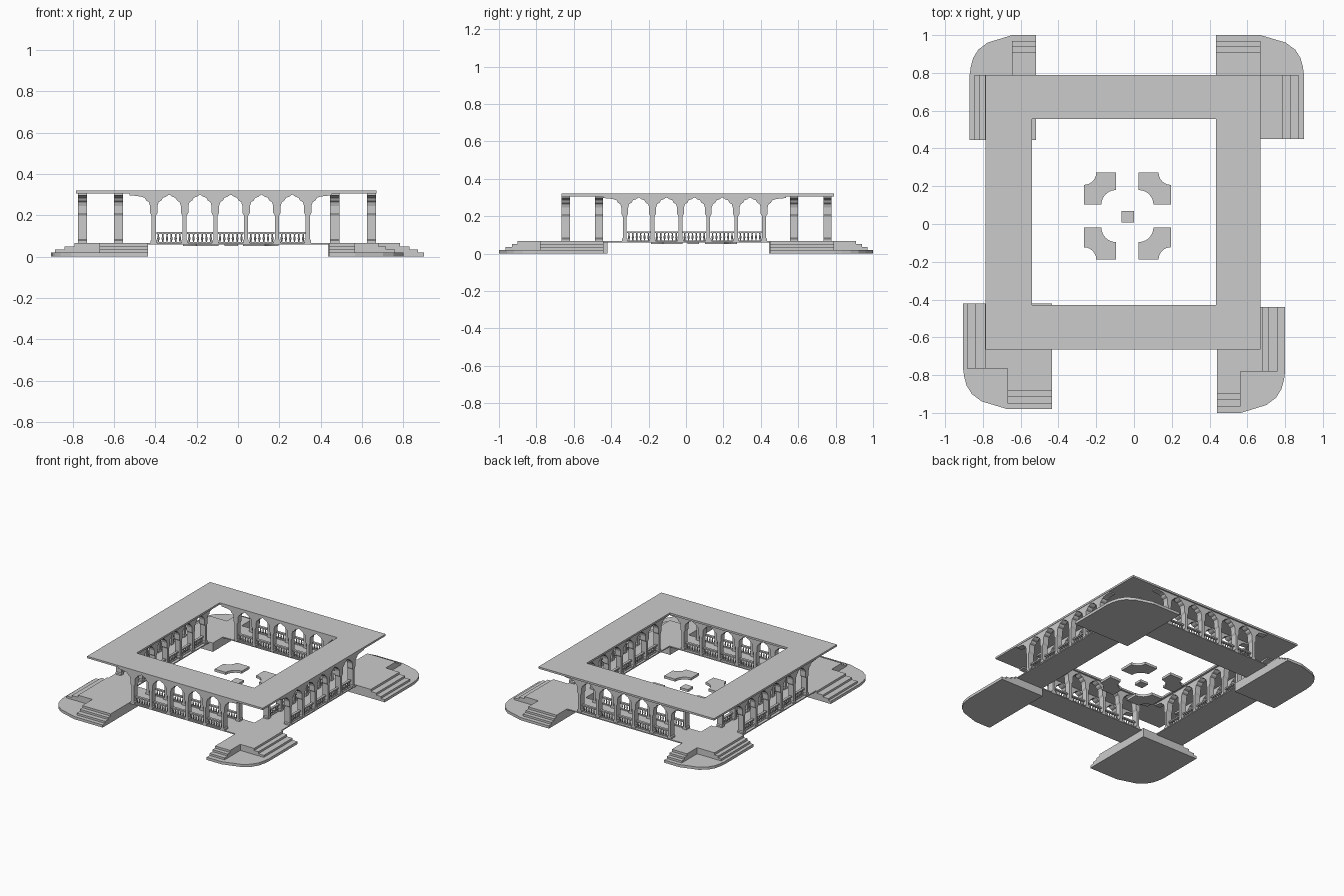
import bpy, bmesh, math
from mathutils import Matrix

if "Cube" in bpy.data.objects:
    bpy.data.objects.remove(bpy.data.objects["Cube"])

CX, CY = -0.035, 0.045      # courtyard centre
PITCH = 0.149               # arcade bay spacing
FLOOR = 0.066


def add_prism(bm, pts, z0, z1):
    """Extrude a flat outline from z0 to z1."""
    face = bm.faces.new([bm.verts.new((x, y, z0)) for x, y in pts])
    res = bmesh.ops.extrude_face_region(bm, geom=[face])
    for g in res["geom"]:
        if isinstance(g, bmesh.types.BMVert):
            g.co.z = z1


def rect(x0, x1, y0, y1):
    return [(x0, y0), (x1, y0), (x1, y1), (x0, y1)]


def to_mesh(bm, name):
    bmesh.ops.recalc_face_normals(bm, faces=bm.faces)
    me = bpy.data.meshes.new(name)
    bm.to_mesh(me)
    bm.free()
    return me


def place(me, name, loc=(0, 0, 0), rot=0):
    ob = bpy.data.objects.new(name, me)
    ob.location = loc
    ob.rotation_euler.z = rot
    bpy.context.collection.objects.link(ob)
    return ob


def ring(name, o, i, z0, z1):
    """Square ring made of four mitred slabs welded together."""
    bm = bmesh.new()
    outer, inner = rect(*o), rect(*i)
    lo_hi = [[[bm.verts.new((x, y, z)) for x, y in loop] for loop in (outer, inner)] for z in (z0, z1)]
    for k in range(4):
        n = (k + 1) % 4
        for (a, b) in lo_hi:
            bm.faces.new((a[k], a[n], b[n], b[k]))
        for j in (0, 1):
            a, b = lo_hi[0][j], lo_hi[1][j]
            bm.faces.new((a[k], a[n], b[n], b[k]))
    place(to_mesh(bm, name), name)


# Roof and gallery floor
ring("roof", (-0.785, 0.67, -0.665, 0.79), (-0.54, 0.435, -0.43, 0.555), 0.306, 0.32)
ring("gallery_floor", (-0.78, 0.665, -0.66, 0.785), (-0.55, 0.445, -0.44, 0.565), 0.058, FLOOR)

# Corner landings: stepped on two sides, with a low rounded corner between them
LEVELS = [0.0, 0.02, 0.035, 0.05, FLOOR]
CURVE = [(1, 0.0), (0.975, 0.2), (0.92, 0.42), (0.8, 0.63), (0.58, 0.81), (0, 1)]


def landing(name, inner, split, xs, ys):
    bm = bmesh.new()
    (ix, iy), (cx, cy) = inner, split
    for k in range(4):
        x, y = xs[k], ys[k]
        if k == 0:
            edge = [(cx + (x - cx) * u, cy + (y - cy) * v) for u, v in CURVE]
        else:
            edge = [(x, cy), (cx, cy), (cx, y)]
        add_prism(bm, [(ix, iy), (x, iy)] + edge + [(ix, y)], LEVELS[k], LEVELS[k + 1])
    place(to_mesh(bm, name), name)


landing("back_left_landing", (-0.52, 0.445), (-0.645, 0.79),
        (-0.87, -0.845, -0.82, -0.79), (1.0, 0.97, 0.94, 0.91))
landing("back_right_landing", (0.435, 0.45), (0.67, 0.79),
        (0.90, 0.87, 0.83, 0.785), (1.0, 0.97, 0.94, 0.91))
landing("front_left_landing", (-0.435, -0.42), (-0.67, -0.765),
        (-0.905, -0.885, -0.84, -0.79), (-0.98, -0.95, -0.915, -0.885))
landing("front_right_landing", (0.44, -0.44), (0.565, -0.78),
        (0.80, 0.76, 0.715, 0.68), (-1.0, -0.965, -0.93, -0.9))

# Arcade: six posts, five lobed arches and a bracket at each end
HALF = [(0.016, FLOOR), (0.016, 0.078), (0.010, 0.084), (0.010, 0.198), (0.018, 0.212),
        (0.018, 0.245), (0.024, 0.264), (0.037, 0.272), (0.044, 0.285), (0.059, 0.290)]
TOP = 0.307
posts = [(k - 2.5) * PITCH for k in range(6)]
end = 0.49
line = [(-end, TOP), (-end, 0.297), (-end + 0.04, 0.293)]
for k, p in enumerate(posts):
    left = [(p - d, z) for d, z in reversed(HALF)]
    right = [(p + d, z) for d, z in HALF]
    line += left + right
    if k < 5:
        line.append((p + PITCH / 2, 0.301))
line += [(end - 0.04, 0.293), (end, 0.297), (end, TOP)]
bm = bmesh.new()
add_prism(bm, line, -0.022, 0.022)
bm.transform(Matrix.Rotation(math.pi / 2, 4, 'X'))
arcade = to_mesh(bm, "arcade")

# Railing: rails and turned balusters in every bay
bm = bmesh.new()
SPINDLE = [(0.004, FLOOR), (0.003, 0.075), (0.006, 0.088), (0.003, 0.1), (0.004, 0.11)]
for p in posts[:-1]:
    a, b = p + 0.012, p + PITCH - 0.012
    add_prism(bm, rect(a, b, -0.009, 0.009), 0.109, 0.119)
    add_prism(bm, rect(a, b, -0.007, 0.007), FLOOR, 0.071)
    for j in range(6):
        x = a + (b - a) * (j + 0.5) / 6
        rows = [[bm.verts.new((x + r * math.cos(t * math.pi / 3), r * math.sin(t * math.pi / 3), z))
                 for t in range(6)] for r, z in SPINDLE]
        for lo, hi in zip(rows, rows[1:]):
            for t in range(6):
                n = (t + 1) % 6
                bm.faces.new((lo[t], lo[n], hi[n], hi[t]))
railing = to_mesh(bm, "railing")

# Outer and inner rows on all four sides
for k, y in enumerate((-0.643, -0.465, 0.578, 0.757)):
    place(arcade, f"arcade_x_{k}", (CX, y, 0))
    place(railing, f"railing_x_{k}", (CX, y, 0))
for k, x in enumerate((-0.752, -0.578, 0.468, 0.645)):
    place(arcade, f"arcade_y_{k}", (x, CY, 0), math.pi / 2)
    place(railing, f"railing_y_{k}", (x, CY, 0), math.pi / 2)


# Courtyard beds with scooped corners, and the centre block
def arc(cx, cy, r, a0, a1, n=6):
    return [(cx + r * math.cos(math.radians(a0 + (a1 - a0) * i / n)),
             cy + r * math.sin(math.radians(a0 + (a1 - a0) * i / n))) for i in range(n + 1)]


g, o = 0.06, 0.23
outline = [(o, g)] + arc(o, o, 0.065, 270, 180) + [(g, o)] + arc(g, g, 0.078, 90, 0)
for sx, sy, name in ((1, 1, "back_right"), (-1, 1, "back_left"), (1, -1, "front_right"), (-1, -1, "front_left")):
    bm = bmesh.new()
    add_prism(bm, [(sx * x, sy * y) for x, y in outline], 0.052, 0.07)
    place(to_mesh(bm, name + "_bed"), name + "_bed", (CX, CY - 0.003, 0))
bm = bmesh.new()
add_prism(bm, rect(-0.065, 0.0, 0.008, 0.07), 0.052, 0.07)
place(to_mesh(bm, "centre_block"), "centre_block")
